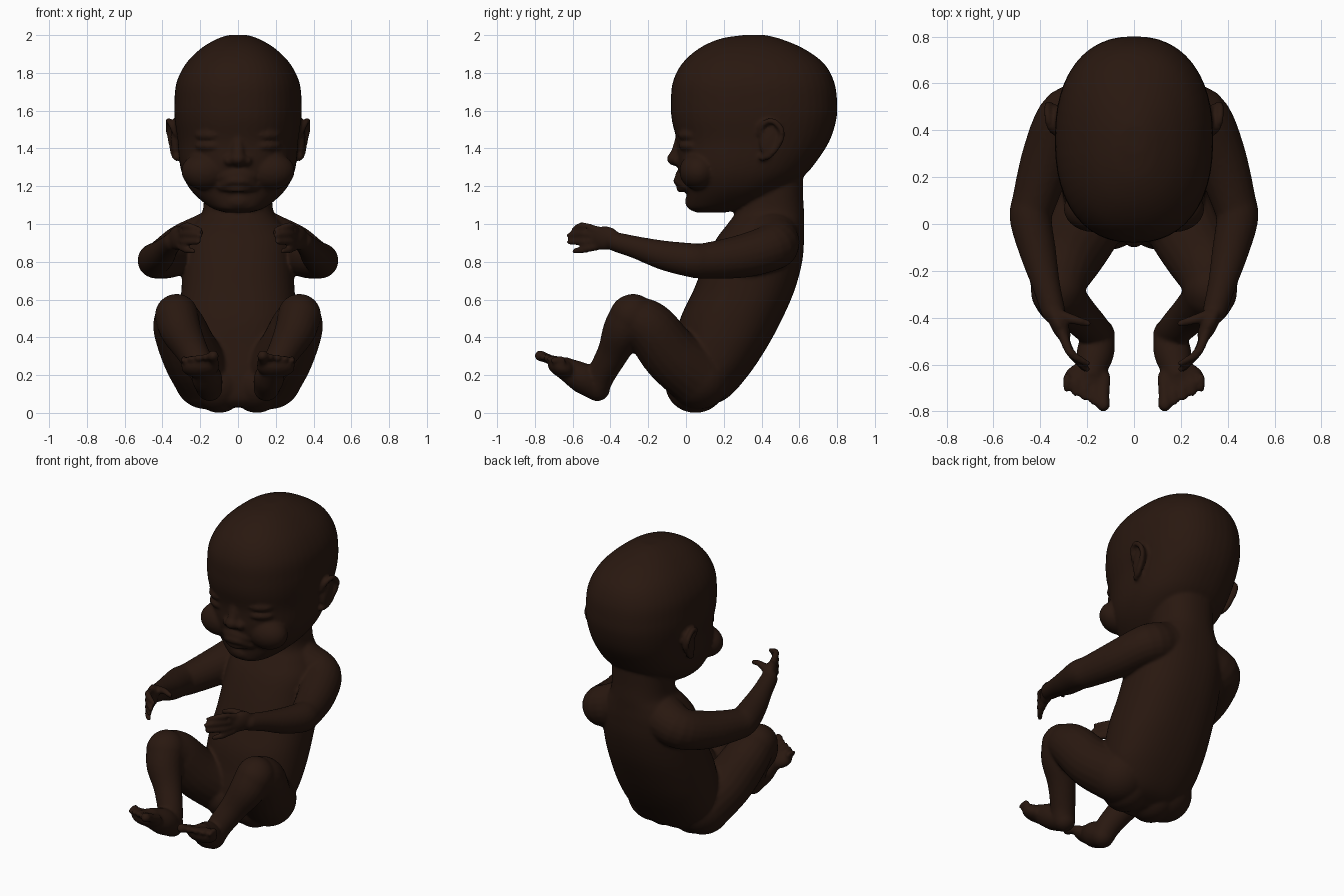
import bpy, bmesh, math
from mathutils import Vector, Matrix, Euler

bm = bmesh.new()


def spline(pts, n=5):
    """Catmull-Rom interpolation of tuples of any length."""
    p = [Vector(q) for q in pts]
    p = [p[0] * 2 - p[1]] + p + [p[-1] * 2 - p[-2]]
    out = []
    for i in range(1, len(p) - 2):
        a, b, c, d = p[i - 1:i + 3]
        for k in range(n):
            t = k / n
            out.append(0.5 * (2 * b + (c - a) * t + (2 * a - 5 * b + 4 * c - d) * t * t
                              + (3 * b - a - 3 * c + d) * t ** 3))
    return out + [p[-2]]


def skin(rings):
    vs = [[bm.verts.new(c) for c in r] for r in rings]
    n = len(vs[0])
    for a, b in zip(vs, vs[1:]):
        for i in range(n):
            bm.faces.new((a[i], a[(i + 1) % n], b[(i + 1) % n], b[i]))
    bm.faces.new(vs[0][::-1])
    bm.faces.new(vs[-1])


def loft(rows, power=2.3, n=48):
    """Horizontal rounded rings: z, front y, back y, half width."""
    rings = []
    for z, yf, yb, hw in spline(rows):
        ring = []
        for i in range(n):
            c, s = math.cos(2 * math.pi * i / n), math.sin(2 * math.pi * i / n)
            x = math.copysign(abs(c) ** (2 / power), c) * hw
            y = math.copysign(abs(s) ** (2 / power), s) * (yb - yf) / 2
            ring.append((x, (yf + yb) / 2 + y, z))
        rings.append(ring)
    skin(rings)


def ball(c, r, rot=(0, 0, 0), side=1):
    c = (c[0] * side, c[1], c[2])
    rot = (rot[0], rot[1] * side, rot[2] * side)
    m = Matrix.Translation(c) @ Euler(rot).to_matrix().to_4x4() @ Matrix.Diagonal((*r, 1))
    bmesh.ops.create_uvsphere(bm, u_segments=28, v_segments=18, radius=1, matrix=m)


def tube(pts, side=1, n=20):
    """Round limb through x, y, z, radius points with round ends."""
    row = [(Vector((q[0] * side, q[1], q[2])), q[3])
           for q in (tuple(v) for v in spline([Vector(p) for p in pts]))]
    u = Vector((0.31, 0.2, 0.93))
    rings = []
    for i, (c, r) in enumerate(row):
        d = (row[min(i + 1, len(row) - 1)][0] - row[max(i - 1, 0)][0]).normalized()
        u = (u - d * u.dot(d)).normalized()
        v = d.cross(u)
        rings.append([c + r * (u * math.cos(2 * math.pi * k / n) + v * math.sin(2 * math.pi * k / n))
                      for k in range(n)])
    skin(rings)
    for c, r in (row[0], row[-1]):
        ball(c, (r, r, r))


# skull and jaw
loft([(1.06, .06, .20, .06), (1.08, .015, .30, .13), (1.12, .005, .42, .19), (1.18, 0, .52, .25),
      (1.25, -.03, .62, .29), (1.33, -.045, .69, .31), (1.44, -.05, .76, .32),
      (1.55, -.075, .795, .335), (1.64, -.08, .80, .337), (1.75, -.07, .785, .325),
      (1.85, -.02, .73, .275), (1.93, .07, .62, .195), (1.98, .18, .5, .11), (2.0, .3, .42, .05)])

# torso and neck
loft([(.03, -.04, .10, .12), (.08, -.08, .22, .22), (.2, -.085, .33, .29), (.35, -.06, .43, .31),
      (.5, -.03, .51, .31), (.65, .04, .575, .30), (.8, .10, .615, .29), (.92, .16, .625, .28),
      (1.0, .22, .625, .235), (1.06, .26, .625, .19), (1.15, .27, .62, .18), (1.3, .27, .62, .18)])

# nose, muzzle, lips and chin
tube([(0, -.02, 1.48, .03), (0, -.035, 1.41, .034), (0, -.05, 1.36, .036)])
ball((0, -.052, 1.345), (.045, .05, .038))
ball((0, .03, 1.25), (.12, .088, .065))
ball((0, .06, 1.12), (.09, .065, .055))
tube([(-.1, .002, 1.197, .012), (-.04, -.04, 1.225, .02), (0, -.046, 1.228, .021),
      (.04, -.04, 1.225, .02), (.1, .002, 1.197, .012)])
tube([(-.09, .004, 1.188, .012), (0, -.03, 1.188, .022), (.09, .004, 1.188, .012)])

for s in (1, -1):
    # cheek, nostril and closed eyelids
    ball((.17, .065, 1.28), (.13, .10, .10), side=s)
    ball((.045, -.035, 1.335), (.032, .038, .029), side=s)
    ball((.15, .02, 1.470), (.085, .055, .036), (0, 0, .5), s)
    ball((.15, .025, 1.413), (.085, .055, .032), (0, 0, .5), s)

    # ear
    tube([(.33, .39, 1.48, .016), (.355, .41, 1.53, .016), (.368, .46, 1.545, .016),
          (.368, .505, 1.5, .016), (.355, .5, 1.44, .016), (.34, .45, 1.37, .017),
          (.325, .405, 1.35, .018)], s)
    ball((.335, .45, 1.45), (.022, .055, .095), (-.3, 0, 0), s)

    # buttock, thigh and shin
    ball((.1, .05, .15), (.14, .16, .15), side=s)
    tube([(.17, .07, .19, .17), (.25, -.08, .31, .155), (.31, -.19, .45, .14),
          (.325, -.28, .515, .115)], s)
    tube([(.325, -.29, .51, .115), (.30, -.335, .43, .108), (.24, -.385, .32, .085),
          (.18, -.445, .21, .075), (.155, -.475, .14, .07)], s)

    # foot and toes
    tube([(.15, -.47, .13, .068), (.165, -.55, .185, .08), (.185, -.64, .235, .06)], s)
    ball((.2, -.66, .24), (.1, .075, .05), (-.4, 0, 0), s)
    for i in range(5):
        r = .029 if i == 0 else .021 - .001 * i
        x, tip = .128 + .039 * i, -.772 + .018 * i
        tube([(x, -.66, .25, r), (x + .003, tip + .045, .285, r * .9), (x + .003, tip, .302 - .006 * i, r)], s)

    # arm
    tube([(.16, .46, .92, .14), (.28, .46, .88, .125), (.36, .30, .83, .115), (.425, .1, .805, .095),
          (.44, .02, .81, .09), (.41, -.12, .835, .078), (.375, -.26, .875, .06),
          (.345, -.37, .905, .052)], s)

    # palm, fingers and thumb
    ball((.32, -.43, .925), (.036, .085, .064), (0, 0, -.46), s)
    for z, tip in ((.882, (.235, -.59, .855)), (.911, (.21, -.62, .905)),
                   (.94, (.2, -.62, .94)), (.967, (.2, -.595, .97))):
        tube([(.305, -.47, z, .022), (.27, -.55, z * 1.5 - .46, .019), (*tip, .014)], s)
    tube([(.315, -.39, .95, .026), (.25, -.41, .965, .02), (.195, -.425, .955, .015)], s)

# fuse everything into one smooth skin
bmesh.ops.recalc_face_normals(bm, faces=bm.faces)
mesh = bpy.data.meshes.new("baby_body")
bm.to_mesh(mesh)
bm.free()
body = bpy.data.objects.new("baby_body", mesh)
bpy.context.collection.objects.link(body)
remesh = body.modifiers.new("fuse", 'REMESH')
remesh.mode = 'VOXEL'
remesh.voxel_size = 0.0105
remesh.use_smooth_shade = True
soften = body.modifiers.new("soften", 'SMOOTH')
soften.factor = 0.5
soften.iterations = 4

skin_mat = bpy.data.materials.new("dark_brown_skin")
skin_mat.diffuse_color = (0.022, 0.009, 0.005, 1)
mesh.materials.append(skin_mat)
